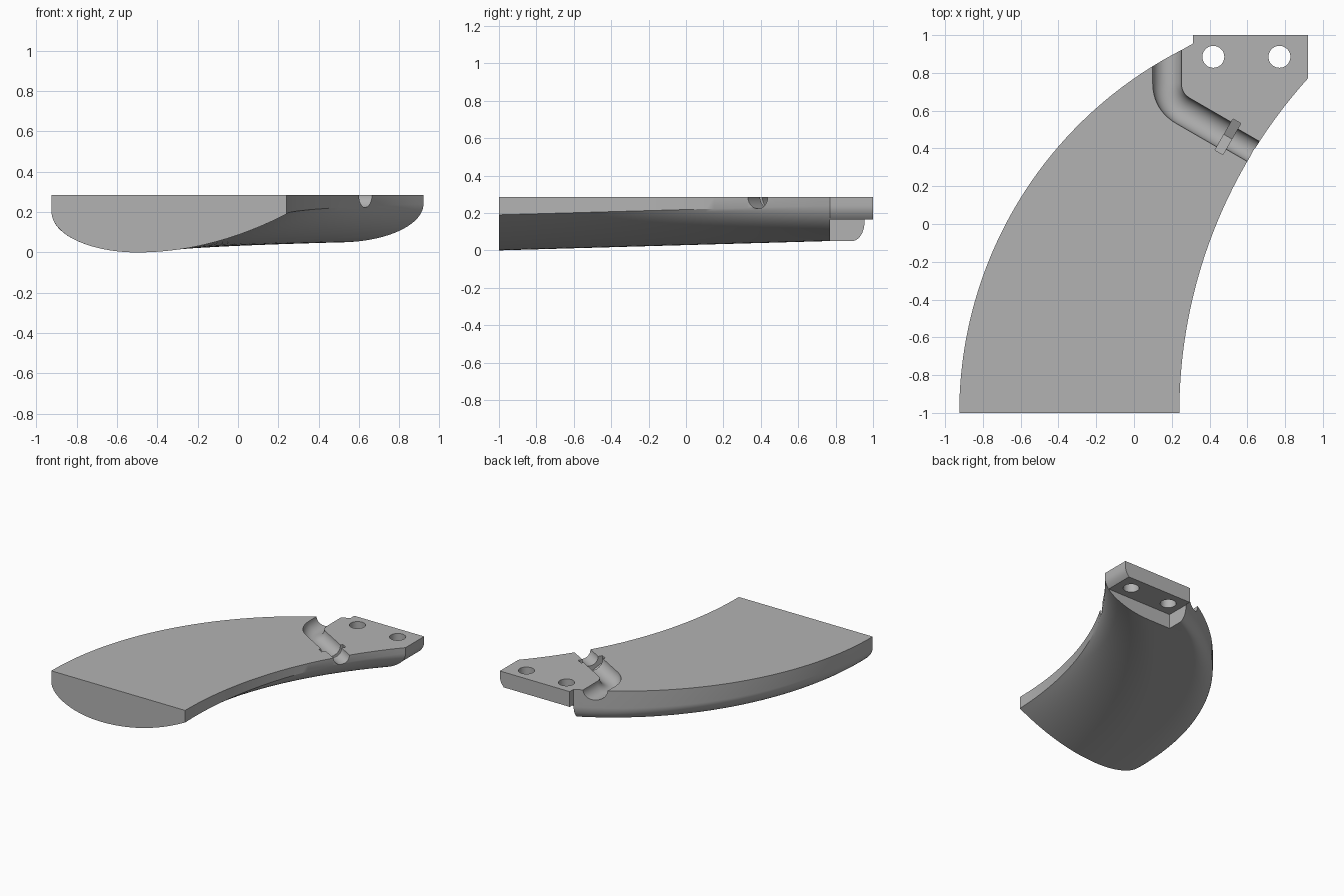
import bpy, bmesh
from math import sin, cos, pi, sqrt, radians
from mathutils import Vector, Matrix

if "Cube" in bpy.data.objects:
    bpy.data.objects.remove(bpy.data.objects["Cube"], do_unlink=True)

grey = bpy.data.materials.new("plain grey")
grey.use_nodes = True
grey.diffuse_color = (0.45, 0.45, 0.45, 1)
grey.node_tree.nodes["Principled BSDF"].inputs["Base Color"].default_value = grey.diffuse_color

TOP = 0.285
HEEL = 0.77          # where the curved blade becomes the straight tab
N = 20               # steps in each rounded underside corner


def make_object(name, bm):
    bmesh.ops.recalc_face_normals(bm, faces=bm.faces)
    mesh = bpy.data.meshes.new(name)
    bm.to_mesh(mesh)
    bm.free()
    mesh.materials.append(grey)
    obj = bpy.data.objects.new(name, mesh)
    bpy.context.collection.objects.link(obj)
    return obj


def loft(name, rings):
    bm = bmesh.new()
    loops = [[bm.verts.new(p) for p in ring] for ring in rings]
    for a, b in zip(loops, loops[1:]):
        for i in range(len(a)):
            j = (i + 1) % len(a)
            bm.faces.new((a[i], a[j], b[j], b[i]))
    bm.faces.new(loops[0])
    bm.faces.new(loops[-1])
    return make_object(name, bm)


def mix(a, b, s):
    return a + (b - a) * s


def arc_x(start, radius, y):
    return start + radius - sqrt(radius ** 2 - (y + 1) ** 2)


# Blade cross-section: flat top, rounded outer side, inner side from keel to round
def section(y):
    s = min(1, (y + 1) / (HEEL + 1))
    outer = min(0.312, arc_x(-0.925, 2.157, y))
    inner = arc_x(0.24, 2.643, min(y, HEEL))
    low = 0.05 * s
    left_w, left_z = mix(0.425, 0.12, s), mix(0.2, 0.15, s)
    right_w, right_z = mix(0.74, 0.42, s), mix(0.19, 0.24, s)
    pts = [(outer, TOP)]
    for i in range(N + 1):
        a = pi / 2 * i / N
        pts.append((outer + left_w * (1 - cos(a)), left_z - (left_z - low) * sin(a)))
    for i in range(N + 1):
        u = i / N
        a = pi / 2 * u
        t, h = mix(u, sin(a), s), mix(u * u, 1 - cos(a), s)
        pts.append((inner - right_w * (1 - t), low + (right_z - low) * h))
    pts.append((inner, TOP))
    return [(x, y, z) for x, z in pts]


stations = [mix(-1, HEEL, i / 40) for i in range(41)] + [mix(HEEL, 0.955, i / 6) for i in range(1, 7)] + [1]
blade = loft("blade", [section(y) for y in stations])


# Round or polygonal cutter swept along a flat path
def sweep(name, path, radius, sides, turn=0):
    rings = []
    for i, p in enumerate(path):
        d = (path[min(i + 1, len(path) - 1)] - path[max(i - 1, 0)]).normalized()
        side = Vector((-d.y, d.x, 0))
        rings.append([p + radius * (side * cos(a) + Vector((0, 0, 1)) * sin(a))
                      for a in (2 * pi * k / sides + turn for k in range(sides))])
    return loft(name, rings)


along = Vector((cos(radians(30)), -sin(radians(30)), 0))
corner = Vector((0.175, 0.648, TOP))
nut = corner + along * 0.372
start, finish = corner + Vector((0, 0.1, 0)), corner + along * 0.1
bend = [start * (1 - t) ** 2 + corner * 2 * t * (1 - t) + finish * t * t for t in (i / 12 for i in range(13))]

cutters = [
    sweep("channel_cutter", [corner + Vector((0, 0.5, 0))] + bend + [nut], 0.076, 48),
    sweep("outlet_cutter", [nut - along * 0.01, nut + along * 0.5], 0.062, 48),
    sweep("nut_cutter", [nut - along * 0.024, nut + along * 0.024], 0.11, 6, pi / 6),
]

# Bolt holes through the tab
for x in (0.42, 0.77):
    bm = bmesh.new()
    bmesh.ops.create_cone(bm, cap_ends=True, segments=48, radius1=0.058, radius2=0.058, depth=1,
                          matrix=Matrix.Translation((x, 0.885, 0.2)))
    cutters.append(make_object("hole_cutter", bm))

# Recess under the tab
bm = bmesh.new()
bmesh.ops.create_cube(bm, size=1, matrix=Matrix.Translation((0.81, HEEL + 0.5, -0.335)))
cutters.append(make_object("recess_cutter", bm))

bpy.ops.object.select_all(action="DESELECT")
blade.select_set(True)
bpy.context.view_layer.objects.active = blade
for c in cutters:
    c.hide_render = True
    mod = blade.modifiers.new(c.name, "BOOLEAN")
    mod.operation, mod.solver, mod.object = "DIFFERENCE", "EXACT", c
    bpy.ops.object.modifier_apply(modifier=mod.name)
    bpy.data.objects.remove(c, do_unlink=True)

bpy.ops.object.shade_smooth_by_angle(angle=radians(30))
